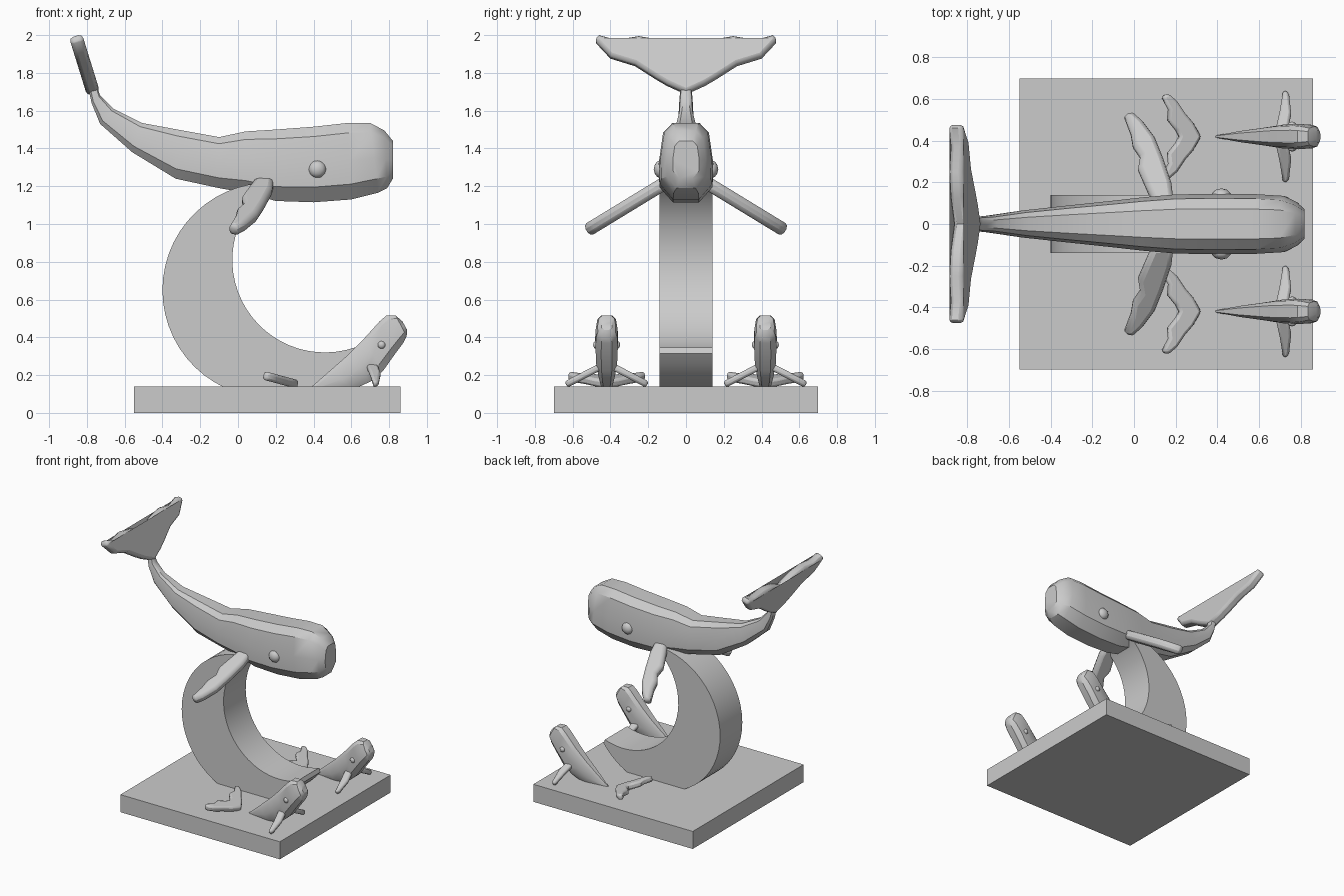
import bpy, bmesh, math
from mathutils import Vector

cube = bpy.data.objects.get("Cube")
if cube:
    bpy.data.objects.remove(cube, do_unlink=True)

GREY = (0.6, 0.6, 0.6, 1)
stone = bpy.data.materials.new("grey_stone")
stone.use_nodes = True
stone.diffuse_color = GREY
stone.node_tree.nodes["Principled BSDF"].inputs["Base Color"].default_value = GREY


def finish(name, bm, bevel=0, smooth=0):
    bmesh.ops.recalc_face_normals(bm, faces=bm.faces)
    mesh = bpy.data.meshes.new(name)
    bm.to_mesh(mesh)
    bm.free()
    mesh.materials.append(stone)
    obj = bpy.data.objects.new(name, mesh)
    bpy.context.collection.objects.link(obj)
    if smooth:
        bpy.ops.object.select_all(action="DESELECT")
        obj.select_set(True)
        bpy.context.view_layer.objects.active = obj
        bpy.ops.object.shade_smooth_by_angle(angle=math.radians(smooth))
    if bevel:
        mod = obj.modifiers.new("rounded_rim", "BEVEL")
        mod.width, mod.segments = bevel, 2
        mod.limit_method, mod.angle_limit = "ANGLE", math.radians(60)
    return obj


def slab(name, points, push, bevel=0, smooth=0):
    """Flat outline of 3D points thickened along push, centred on the outline."""
    bm = bmesh.new()
    push = Vector(push)
    face = bm.faces.new([bm.verts.new(Vector(p) - push / 2) for p in points])
    grown = bmesh.ops.extrude_face_region(bm, geom=[face])["geom"]
    bmesh.ops.translate(bm, vec=push, verts=[g for g in grown if isinstance(g, bmesh.types.BMVert)])
    return finish(name, bm, bevel, smooth)


def body(name, stations, y):
    """Loft rings; each station is top x, top z, belly x, belly z, half width."""
    half = [(0.5, 0), (0.85, 0.13), (1, 0.5), (0.97, 0.8), (0.48, 1)]
    ring = half + [(-w, t) for w, t in reversed(half)]
    bm = bmesh.new()
    loops = []
    for tx, tz, bx, bz, width in stations:
        loops.append([bm.verts.new((tx + (bx - tx) * t, y + w * width, tz + (bz - tz) * t))
                      for w, t in ring])
    n = len(ring)
    for a, b in zip(loops, loops[1:]):
        for i in range(n):
            bm.faces.new((a[i], a[(i + 1) % n], b[(i + 1) % n], b[i]))
    bm.faces.new(loops[0])
    bm.faces.new(loops[-1])
    return finish(name, bm, smooth=32)


def eye(name, centre, size):
    bm = bmesh.new()
    bmesh.ops.create_icosphere(bm, subdivisions=2, radius=size)
    bmesh.ops.scale(bm, vec=(1, 0.75, 1), verts=bm.verts)
    bmesh.ops.translate(bm, vec=centre, verts=bm.verts)
    return finish(name, bm, smooth=40)


def flipper(name, outline, side, y, root, slope, thick):
    """Outline in x and sideways distance, drooping away from the body."""
    pts = [(x, y + side * d, root - slope * d) for x, d in outline]
    push = Vector((0, side * slope, 1)).normalized() * thick
    return slab(name, pts, push, thick * 0.35, 40)


def mirrored(half):
    return half + [(-a, b) for a, b in reversed(half) if a > 0]


# Plinth
slab("plinth", [(-0.55, -0.7, 0.07), (0.86, -0.7, 0.07), (0.86, 0.7, 0.07), (-0.55, 0.7, 0.07)], (0, 0, 0.14))

# Crescent support: outer arc, then back along the inner arc
def arc(cx, cz, r, start, end, steps):
    angles = [math.radians(start + (end - start) * i / steps) for i in range(steps + 1)]
    return [(cx + r * math.cos(a), 0, cz + r * math.sin(a)) for a in angles]


outer = arc(0.17, 0.65, 0.57, 88, 324, 36)
inner = arc(0.46, 0.81, 0.49, 289, 123, 28)
slab("crescent_support", outer + inner, (0, 0.28, 0), smooth=30)

# Large whale
body("large_whale_body", [
    (-0.74, 1.71, -0.79, 1.71, 0.03), (-0.73, 1.68, -0.775, 1.64, 0.035),
    (-0.66, 1.61, -0.73, 1.53, 0.04), (-0.51, 1.535, -0.56, 1.38, 0.065),
    (-0.32, 1.50, -0.33, 1.24, 0.088), (-0.1, 1.46, -0.1, 1.19, 0.112),
    (0.04, 1.49, 0.04, 1.165, 0.128), (0.2, 1.5, 0.2, 1.122, 0.142),
    (0.4, 1.515, 0.4, 1.115, 0.145), (0.58, 1.535, 0.6, 1.13, 0.143),
    (0.7, 1.535, 0.74, 1.165, 0.135), (0.775, 1.495, 0.79, 1.19, 0.105),
    (0.82, 1.44, 0.82, 1.24, 0.07)], 0)

fluke = mirrored([(0, 1.69), (0.1, 1.735), (0.16, 1.77), (0.27, 1.84), (0.4, 1.88), (0.475, 1.96),
                  (0.48, 1.985), (0.46, 1.995), (0.37, 1.97), (0.25, 1.99), (0.13, 1.97), (0, 1.915)])
slab("large_whale_flukes", [(-0.765 - 0.31 * (z - 1.69), y, z) for y, z in fluke],
     (0.068, 0, 0.021), 0.022, 40)

big_fin = [(0.09, 0.1), (0.19, 0.1), (0.18, 0.19), (0.14, 0.31), (0.1, 0.41), (0.04, 0.49), (0, 0.525),
           (-0.03, 0.53), (-0.045, 0.51), (-0.015, 0.43), (-0.005, 0.37), (0.03, 0.32), (0.02, 0.26)]
small_fin = [(0.68, 0.03), (0.74, 0.03), (0.755, 0.11), (0.745, 0.2), (0.73, 0.22), (0.715, 0.21), (0.7, 0.12)]
small_fluke = mirrored([(0, 0.32), (0.07, 0.28), (0.11, 0.245), (0.17, 0.205), (0.2, 0.17), (0.205, 0.145),
                        (0.185, 0.135), (0.13, 0.165), (0.08, 0.16), (0.03, 0.2), (0, 0.215)])

for side, label in ((1, "left"), (-1, "right")):
    flipper(f"large_whale_{label}_flipper", big_fin, side, 0, 1.285, 0.61, 0.07)
    eye(f"large_whale_{label}_eye", (0.42, side * 0.135, 1.29), 0.048)

    # Calf rising out of the plinth, with its flukes surfacing behind
    y = 0.42 * side
    calf = f"{label}_calf"
    body(calf + "_body", [
        (0.38, 0.13, 0.41, 0.12, 0.004), (0.5, 0.235, 0.6, 0.12, 0.032),
        (0.58, 0.305, 0.7, 0.165, 0.045), (0.66, 0.385, 0.77, 0.225, 0.057),
        (0.75, 0.485, 0.83, 0.31, 0.061), (0.785, 0.515, 0.875, 0.37, 0.058),
        (0.835, 0.515, 0.893, 0.405, 0.048), (0.87, 0.485, 0.895, 0.44, 0.028)], y)
    slab(calf + "_flukes", [(x, y + d, 0.195 - 0.27 * (x - 0.15)) for d, x in small_fluke],
         (0.012, 0, 0.044), 0.014, 40)
    for s, which in ((1, "left"), (-1, "right")):
        flipper(f"{calf}_{which}_flipper", small_fin, s, y, 0.262, 0.52, 0.036)
        eye(f"{calf}_{which}_eye", (0.76, y + s * 0.056, 0.36), 0.021)
